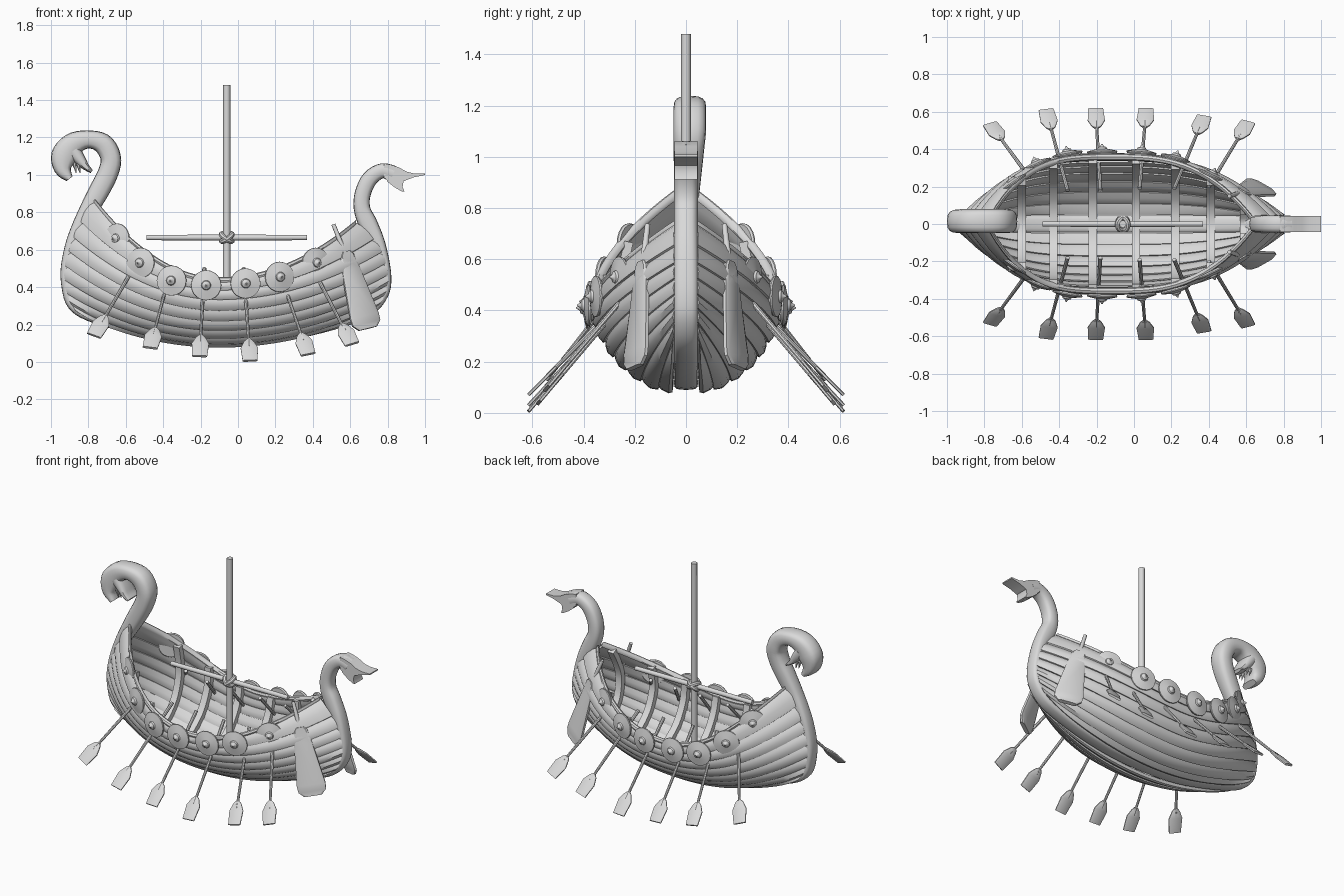
import bpy, bmesh, math
from mathutils import Vector

cube = bpy.data.objects.get("Cube")
if cube:
    bpy.data.objects.remove(cube, do_unlink=True)

grey = bpy.data.materials.new("plain_grey")
grey.use_nodes = True
grey.diffuse_color = (0.7, 0.7, 0.7, 1)
grey.node_tree.nodes["Principled BSDF"].inputs["Base Color"].default_value = (0.7, 0.7, 0.7, 1)


def loft(name, rings, mirror=False, sharp=40):
    """Skin a list of closed rings, cap both ends, optionally mirror across the centre line."""
    bm = bmesh.new()
    rows = [[bm.verts.new(p) for p in ring] for ring in rings]
    count = len(rows[0])
    for a, b in zip(rows, rows[1:]):
        for i in range(count):
            j = (i + 1) % count
            bm.faces.new((a[i], a[j], b[j], b[i]))
    bm.faces.new(rows[0])
    bm.faces.new(rows[-1])
    bmesh.ops.recalc_face_normals(bm, faces=bm.faces)
    for face in bm.faces:
        face.smooth = True
    for edge in bm.edges:
        edge.smooth = edge.calc_face_angle(0) < math.radians(sharp)
    mesh = bpy.data.meshes.new(name)
    bm.to_mesh(mesh)
    bm.free()
    mesh.materials.append(grey)
    obj = bpy.data.objects.new(name, mesh)
    bpy.context.scene.collection.objects.link(obj)
    if mirror:
        mod = obj.modifiers.new("mirror", 'MIRROR')
        mod.use_axis = (False, True, False)
        mod.use_mirror_merge = False
    return obj


def curve(points, u):
    """Smooth interpolation through points, u from 0 to 1."""
    last = len(points) - 1
    f = min(max(u, 0), 1) * last
    i = min(int(f), last - 1)
    t = f - i
    a, b, c, d = (Vector(points[min(max(k, 0), last)]) for k in range(i - 1, i + 3))
    return b + (c - a) * (t / 2) + (a * 2 - b * 5 + c * 4 - d) * (t * t / 2) \
        + (b * 3 - a - c * 3 + d) * (t ** 3 / 2)


def circle(centre, u, v, ru, rv=None, n=12, power=1):
    """Ring of points; a power below one makes it boxier."""
    rv = ru if rv is None else rv
    ring = []
    for k in range(n):
        c, s = math.cos(math.tau * k / n), math.sin(math.tau * k / n)
        c, s = (math.copysign(abs(q) ** power, q) for q in (c, s))
        ring.append(centre + u * (c * ru) + v * (s * rv))
    return ring


def frame(axis, hint):
    side = (hint - axis * hint.dot(axis)).normalized()
    return side, axis.cross(side)


def turned(name, base, axis, profile, mirror=False, n=12):
    """Lathe of (distance, radius) pairs along an axis."""
    axis = axis.normalized()
    u, v = frame(axis, Vector((0, 0, 1)) if abs(axis.z) < 0.9 else Vector((1, 0, 0)))
    return loft(name, [circle(base + axis * d, u, v, r, n=n) for d, r in profile], mirror)


def plate(name, base, axis, hint, outline, thick, mirror=False):
    """Flat blade from (distance, half width) pairs with slightly thinned edges."""
    axis = axis.normalized()
    w, n = frame(axis, hint)
    rings = []
    for d, half in outline:
        c = base + axis * d
        rings.append([c + w * (half * a) + n * (thick * b) for a, b in
                      ((-1, -.5), (-.8, -1), (.8, -1), (1, -.5), (1, .5), (.8, 1), (-.8, 1), (-1, .5))])
    return loft(name, rings, mirror, sharp=30)


# Hull shape: midship section (y, z) and end lines (x, z), keel to sheer
MID = [(.05, .1), (.12, .115), (.19, .155), (.25, .205), (.295, .265), (.33, .33), (.348, .385), (.358, .435)]
BOW = [(-.86, .27), (-.89, .33), (-.91, .42), (-.91, .52), (-.88, .62), (-.84, .72), (-.77, .86)]
STERN = [(.7, .27), (.76, .33), (.785, .4), (.79, .47), (.77, .55), (.73, .63), (.63, .74)]
CENTRE, END_Y = -.1, .03


def hull(s, u):
    end = curve(BOW if s < 0 else STERN, u)
    y, z = curve(MID, u)
    a = abs(s)
    full = 1 - a ** (3.5 if s < 0 else 2.8)
    return Vector((CENTRE + (end.x - CENTRE) * a, END_Y + (y - END_Y) * full, z + (end.y - z) * a * a))


def normal(s, u):
    du = hull(s, min(u + .03, 1)) - hull(s, max(u - .03, 0))
    ds = hull(min(s + .02, 1), u) - hull(max(s - .02, -1), u)
    n = du.cross(ds).normalized()
    return n if n.y > 0 else -n


def station(x, u):
    end = curve(BOW if x < CENTRE else STERN, u)
    return max(-1, min(1, (x - CENTRE) / abs(end.x - CENTRE)))


# Overlapping planks
STRAKES, STEPS = 8, 40
SECTION = [(-.12, .01), (-.1, .02), (.3, .026), (.7, .018), (1, .006), (1, -.008), (.5, -.008), (0, 0)]
for i in range(STRAKES):
    rings = []
    for k in range(STEPS + 1):
        s = 2 * k / STEPS - 1
        ring = []
        for f, off in SECTION:
            u = min(max((i + f) / STRAKES, 0), 1)
            ring.append(hull(s, u) + normal(s, u) * off)
        rings.append(ring)
    loft(f"hull_plank_{i + 1}", rings, True)

# Rail along the sheer
Y, Z = Vector((0, 1, 0)), Vector((0, 0, 1))
loft("gunwale", [circle(hull(k / 20 - 1, 1), Y, Z, .018, n=8) for k in range(41)], True)

# Ribs following the inside of the hull
for i, x in enumerate((-.6, -.43, -.22, .01, .22, .41, .59)):
    rings = []
    for k in range(15):
        u = k / 14
        s = station(x, u)
        p, n = hull(s, u), normal(s, u)
        n = Vector((0, n.y, n.z)).normalized()
        p.x = x
        wide = Vector((.022, 0, 0))
        rings.append([p - wide, p + wide, p + wide - n * .035, p - wide - n * .035])
    base = [Vector((q.x, 0, q.z)) for q in rings[0]]
    loft(f"rib_{i + 1}", [base] + rings, True)

# Head, neck, stem, keel and stern post as one sweep of (x, z, half depth)
SPINE = [(-.9, .98, .02), (-.935, 1.03, .047), (-.93, 1.1, .07), (-.88, 1.165, .062), (-.8, 1.19, .048),
         (-.72, 1.165, .055), (-.68, 1.09, .055), (-.695, 1.01, .055), (-.74, .92, .055), (-.79, .83, .05),
         (-.85, .72, .04), (-.89, .62, .035), (-.918, .5, .03), (-.913, .4, .03), (-.885, .31, .03),
         (-.8, .25, .03), (-.6, .18, .022), (-.35, .125, .02), (-.1, .11, .02), (.15, .12, .02),
         (.4, .165, .022), (.62, .235, .028), (.72, .29, .03), (.778, .37, .03), (.79, .45, .03),
         (.775, .55, .032), (.742, .65, .04), (.695, .74, .05), (.663, .82, .044), (.667, .9, .043),
         (.705, .98, .043), (.77, 1.022, .04), (.83, 1.005, .045)]


def sweep(name, points, steps, head=True):
    rings = []
    for k in range(steps + 1):
        t = k / steps
        x, z, half = curve(points, t)
        d = curve(points, t + .004) - curve(points, t - .004)
        side = Vector((-d.y, 0, d.x)).normalized()
        grow = min(max((z - .8) / .3, 0), 1) if head and x < 0 else 0
        rings.append(circle(Vector((x, .015 * grow, z)), side, Y, half, .046 + .018 * grow, n=16, power=.7))
    return loft(name, rings)


sweep("keel_and_posts", SPINE, 130)
sweep("lower_jaw", [(-.88, 1.13, .04), (-.84, 1.075, .03), (-.81, 1.04, .018), (-.782, 1.018, .01)], 10)
for i, x in enumerate((-.875, -.855)):
    for y in (-.02, .05):
        turned("tooth", Vector((x, y, 1.06)), Vector((.2, 0, -1)), [(0, .012), (.05, .002)], n=6)

# Forked tail: upper and lower flukes
loft("tail_fluke", [[Vector((x, y * .044, z)) for y in (-1, 1) for z in ((lo, hi) if y < 0 else (hi, lo))]
                    for x, lo, hi in ((.78, .985, 1.062), (.82, .955, 1.054), (.86, .955, 1.04),
                                      (.9, .972, 1.018), (.94, .987, 1.008), (1, 1, 1.008))])
loft("lower_fluke", [[Vector((x, y * .044, z)) for y in (-1, 1) for x in ((a, b) if y < 0 else (b, a))]
                     for z, a, b in ((1, .79, .9), (.965, .798, .885), (.935, .835, .88), (.912, .875, .89))])

# Mast, yard and lashing
MAST_X, YARD_Z = -.06, .665
turned("mast", Vector((MAST_X, 0, .1)), Z, [(0, .02), (1.38, .019)], n=16)
turned("yard", Vector((-.49, 0, YARD_Z)), Vector((1, 0, 0)), [(0, .014), (.43, .016), (.86, .014)])
for tilt in (-1, 1):
    bpy.ops.mesh.primitive_torus_add(location=(MAST_X, 0, YARD_Z), rotation=(.25, tilt * .6, 0),
                                     major_radius=.034, minor_radius=.014,
                                     major_segments=20, minor_segments=8)
    rope = bpy.context.object
    rope.name = "mast_lashing"
    rope.data.materials.append(grey)
    bpy.ops.object.shade_smooth_by_angle()

# Shields hung along the sheer
SHIELD = [(-.008, .076), (0, .081), (.006, .08), (.014, .045), (.018, .026), (.027, .022),
          (.032, .01), (.045, .003)]
for i, (x, z) in enumerate(((-.645, .66), (-.52, .53), (-.355, .435), (-.17, .41),
                            (.04, .42), (.222, .455), (.415, .53))):
    s = station(x, 1)
    n = normal(s, 1)
    out = Vector((n.x, n.y, 0)).normalized()
    p = hull(s, 1) + out * .026
    turned(f"shield_{i + 1}", Vector((x, p.y, z)), out, SHIELD, True, n=20)

# Oars from handle to blade tip
OARS = [((-.56, .25, .5), (-.77, .535, .14)), ((-.355, .18, .51), (-.47, .61, .075)),
        ((-.18, .18, .5), (-.205, .615, .03)), ((.03, .19, .5), (.065, .615, .006)),
        ((.215, .19, .5), (.375, .575, .04)), ((.4, .2, .5), (.61, .545, .095))]
for i, (handle, tip) in enumerate(OARS):
    a, b = Vector(handle), Vector(tip)
    axis, length = (b - a).normalized(), (b - a).length
    turned(f"oar_shaft_{i + 1}", a, axis, [(0, .011), (length - .1, .008)], True, n=8)
    plate(f"oar_blade_{i + 1}", a, axis, Vector((1, 0, 0)),
          [(length - .15, .012), (length - .135, .026), (length - .09, .046), (length, .04)], .007, True)

# Steering oars at both quarters
top, foot = Vector((.575, .17, .59)), Vector((.695, .2, .175))
axis = foot - top
plate("steering_blade", top, axis, Vector((.87, -.45, 0)),
      [(0, .024), (.02, .042), (.1, .055), (.36, .088), (.4, .085), (.43, .055)], .013, True)
turned("steering_shaft", Vector((.51, .15, .735)), top + axis * .15 - Vector((.51, .15, .735)),
       [(0, .011), (.22, .014)], True, n=10)
